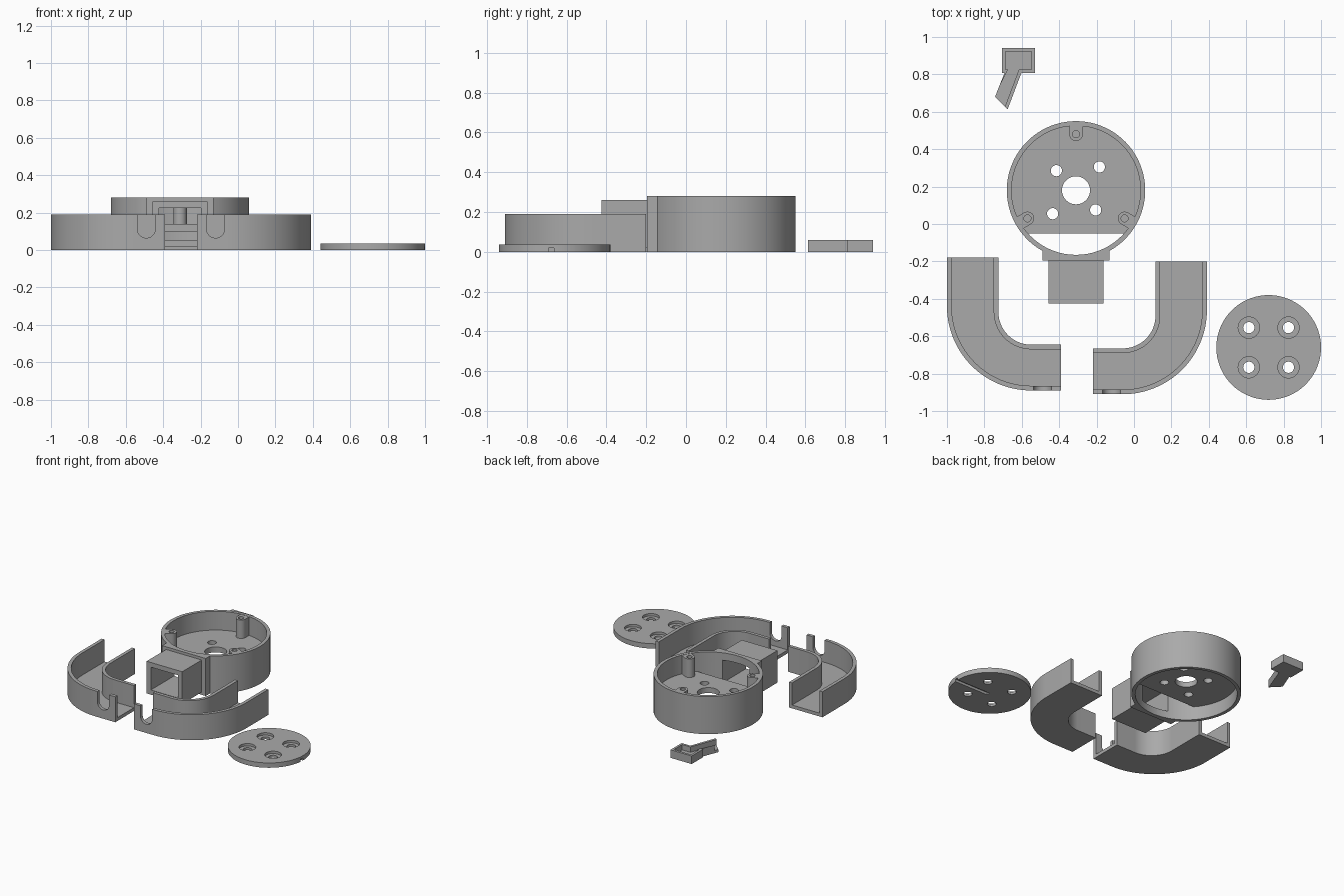
import bpy, bmesh
from math import sin, cos, pi, radians

cube = bpy.data.objects.get("Cube")
if cube:
    bpy.data.objects.remove(cube, do_unlink=True)

grey = bpy.data.materials.new("plain grey")
grey.use_nodes = True
grey.diffuse_color = (0.4, 0.4, 0.4, 1)
grey.node_tree.nodes["Principled BSDF"].inputs["Base Color"].default_value = (0.4, 0.4, 0.4, 1)


def arc(cx, cy, r, a0=0, a1=360, n=72):
    """Points on an arc; a full turn leaves out the repeated end point."""
    steps = n if a1 - a0 == 360 else n + 1
    return [(cx + r * cos(radians(a0 + (a1 - a0) * i / n)),
             cy + r * sin(radians(a0 + (a1 - a0) * i / n))) for i in range(steps)]


def rect(x0, x1, y0, y1):
    return [(x0, y0), (x1, y0), (x1, y1), (x0, y1)]


def prism(name, points, low, high, along_y=False):
    """Extrude an outline along z, or an x-z outline along y."""
    bm = bmesh.new()
    place = (lambda u, v, w: (u, w, v)) if along_y else (lambda u, v, w: (u, v, w))
    face = bm.faces.new([bm.verts.new(place(u, v, low)) for u, v in points])
    top = bmesh.ops.extrude_face_region(bm, geom=[face])["geom"]
    shift = place(0, 0, high - low)
    bmesh.ops.translate(bm, vec=shift, verts=[g for g in top if isinstance(g, bmesh.types.BMVert)])
    bmesh.ops.recalc_face_normals(bm, faces=bm.faces)
    mesh = bpy.data.meshes.new(name)
    bm.to_mesh(mesh)
    bm.free()
    mesh.materials.append(grey)
    obj = bpy.data.objects.new(name, mesh)
    bpy.context.collection.objects.link(obj)
    return obj


def combine(obj, operation, tools):
    """Apply booleans one after another and drop the tools."""
    for tool in tools:
        mod = obj.modifiers.new("bool", "BOOLEAN")
        mod.operation, mod.object, mod.solver = operation, tool, "EXACT"
        bpy.context.view_layer.update()
        graph = bpy.context.evaluated_depsgraph_get()
        mesh = bpy.data.meshes.new_from_object(obj.evaluated_get(graph))
        obj.modifiers.clear()
        obj.data = mesh
        bpy.data.objects.remove(tool, do_unlink=True)


def finish(obj):
    bpy.ops.object.select_all(action="DESELECT")
    obj.select_set(True)
    bpy.context.view_layer.objects.active = obj
    bpy.ops.object.shade_smooth_by_angle(angle=radians(30))


# Round housing with a flat flange at the front
cx, cy, wall = -0.31, 0.18, 0.345
a = math_angle = 29.1
housing = prism("housing", arc(cx, cy, 0.37, a - 90, 270 - a)
                + [(cx - 0.18, -0.195), (cx + 0.18, -0.195)], 0, 0.28)
chord = 41.8
combine(housing, "DIFFERENCE", [
    prism("upper_cavity", arc(cx, cy, wall), 0.14, 0.4),
    prism("lower_cavity", arc(cx, cy, wall), -0.1, 0.1),
    prism("floor_gap", arc(cx, cy, wall, 180 + chord, 360 - chord, 40), 0.05, 0.2)])

# Square outlet spout
combine(housing, "UNION", [prism("spout", rect(cx - 0.147, cx + 0.147, 0.02, 0.26), -0.425, -0.18, True)])
combine(housing, "DIFFERENCE", [prism("tunnel", rect(cx - 0.112, cx + 0.112, 0.055, 0.225), -0.6, -0.07, True)])

# Three screw bosses against the wall
for turn in (90, 210, 330):
    t = radians(turn)
    outline = arc(0.3, 0, 0.036, 90, 270, 16) + [(0.355, -0.036), (0.355, 0.036)]
    outline = [(cx + x * cos(t) - y * sin(t), cy + x * sin(t) + y * cos(t)) for x, y in outline]
    combine(housing, "UNION", [prism("boss", outline, 0.12, 0.278)])
    combine(housing, "DIFFERENCE", [
        prism("boss_hole", arc(cx + 0.3 * cos(t), cy + 0.3 * sin(t), 0.019, n=20), 0.16, 0.4)])

# Holes in the housing floor
holes = [(cx, cy, 0.075), (-0.415, 0.285, 0.03), (-0.185, 0.305, 0.03),
         (-0.435, 0.055, 0.03), (-0.205, 0.075, 0.03)]
combine(housing, "DIFFERENCE", [prism("floor_hole", arc(x, y, r, n=32), 0.05, 0.2) for x, y, r in holes])
finish(housing)


# Open-topped curved ducts, one the mirror of the other
def duct(name, side, dx, dy):
    def put(points):
        return [(side * x + dx, y + dy) for x, y in points]

    def band(t, extra):
        """Bent strip, inset by t and lengthened by extra at both ends."""
        end_x, end_y = -0.39 + extra, -0.18 + extra
        outer = arc(-0.55, -0.44, 0.45 - t, 180, 270, 32)
        inner = arc(-0.55, -0.47, 0.175 + t, 270, 180, 32)
        return put([(-1 + t, end_y)] + outer + [(end_x, -0.89 + t), (end_x, -0.645 - t)]
                   + inner + [(-0.725 - t, end_y)])

    obj = prism(name, band(0, 0), 0, 0.19)
    slot_x = side * -0.49 + dx
    slot = arc(slot_x, 0.113, 0.048, 180, 360, 20) + [(slot_x + 0.048, 0.3), (slot_x - 0.048, 0.3)]
    combine(obj, "DIFFERENCE", [prism("channel", band(0.025, 0.1), 0.025, 0.3),
                                prism("slot", slot, -0.95 + dy, -0.83 + dy, True)])
    finish(obj)


duct("right_duct", 1, 0, 0)
duct("left_duct", -1, -0.61, -0.02)

# Round cover plate with counterbored holes and a groove underneath
px, py = 0.72, -0.66
plate = prism("cover_plate", arc(px, py, 0.28), 0, 0.036)
for sx in (-1, 1):
    for sy in (-1, 1):
        x, y = px + sx * 0.106, py + sy * 0.106
        combine(plate, "DIFFERENCE", [prism("counterbore", arc(x, y, 0.057, n=32), 0.018, 0.1),
                                      prism("screw_hole", arc(x, y, 0.03, n=32), -0.1, 0.1)])
combine(plate, "DIFFERENCE", [prism("groove", rect(px, 1.1, -0.69, -0.663), -0.1, 0.018)])
finish(plate)

# Small tray with an open slanted arm
tray = prism("small_tray", [(-0.705, 0.94), (-0.53, 0.94), (-0.53, 0.808), (-0.602, 0.808),
                            (-0.676, 0.612), (-0.743, 0.68), (-0.692, 0.808), (-0.705, 0.808)], 0, 0.06)
combine(tray, "DIFFERENCE", [
    prism("tray_hollow", [(-0.688, 0.922), (-0.547, 0.922), (-0.547, 0.826), (-0.615, 0.826),
                          (-0.71, 0.575), (-0.775, 0.62), (-0.674, 0.826), (-0.688, 0.826)], 0.02, 0.1)])
finish(tray)
